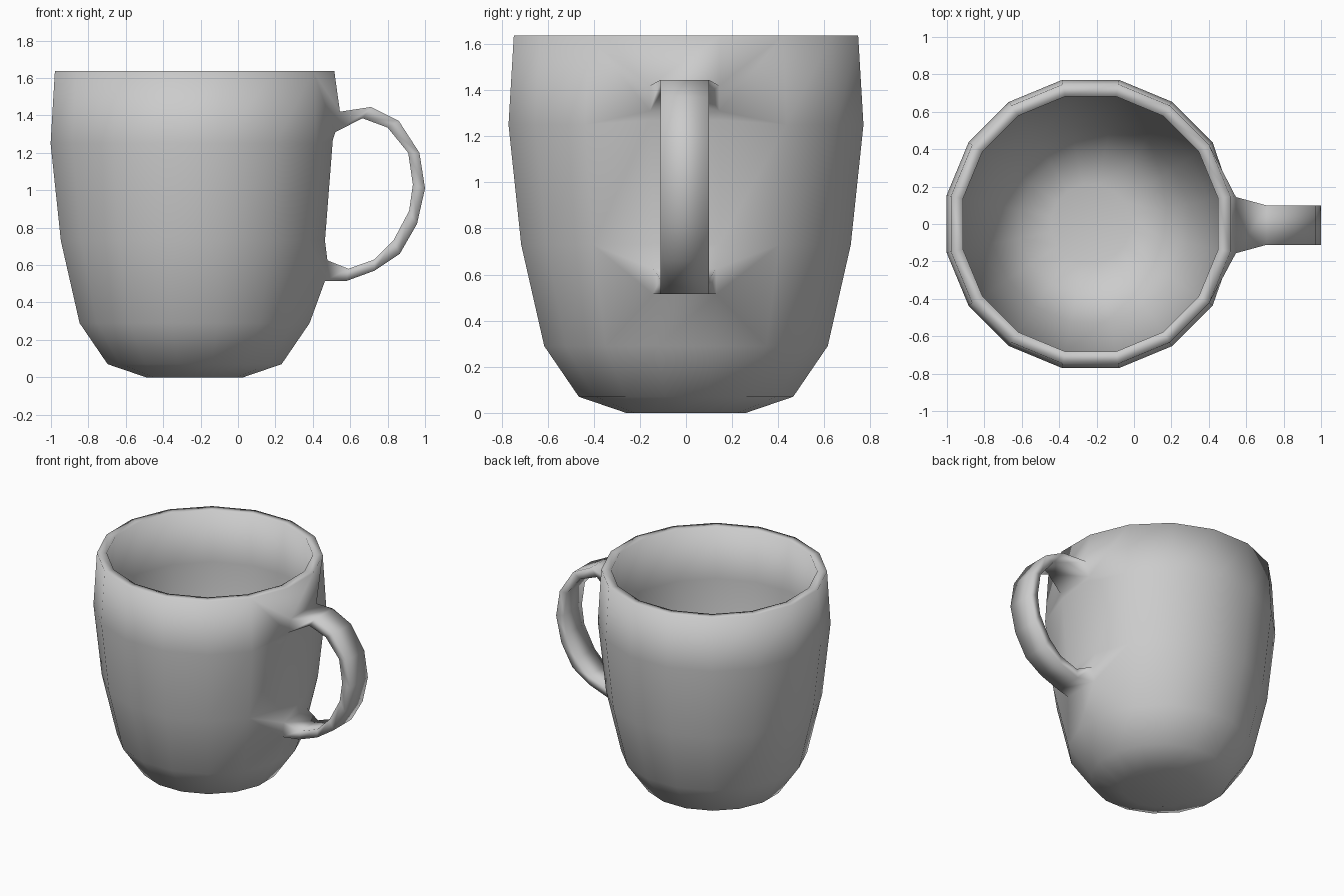
import bpy, bmesh, math

if "Cube" in bpy.data.objects:
    bpy.data.objects.remove(bpy.data.objects["Cube"])

SIDES = 16
CX = -0.232
HY = -0.006  # handle is a touch off-centre

# Cup: outer wall from the base up, over the rim, down to the inner floor
profile = [(0.26, 0.0), (0.465, 0.07), (0.615, 0.29), (0.715, 0.73),
           (0.77, 1.25), (0.747, 1.637), (0.682, 1.637),
           (0.69, 1.25), (0.635, 0.74), (0.525, 0.31), (0.375, 0.10), (0.21, 0.055)]
LAST = SIDES - 1
bm = bmesh.new()
rings = []
for k, (apothem, z) in enumerate(profile):
    r = apothem / math.cos(math.pi / SIDES)
    ring = []
    for i in range(SIDES):
        a = 2 * math.pi * (i + 0.5) / SIDES
        x, y = CX + r * math.cos(a), r * math.sin(a)
        h = z
        if i in (0, LAST):  # wall is flattened behind the handle
            if k == 3:
                x -= 0.018
            elif k == 4:
                x, h = 0.507, 1.27
        ring.append(bm.verts.new((x, y, h)))
    rings.append(ring)

# Handle: strap sections as (outer x, outer z, inner x, inner z, half width)
sections = [(0.545, 1.42, 0.52, 1.31, 0.15),
            (0.71, 1.445, 0.665, 1.385, 0.105), (0.86, 1.37, 0.80, 1.335, 0.105),
            (0.97, 1.20, 0.91, 1.20, 0.105), (1.0, 1.01, 0.935, 1.03, 0.105),
            (0.957, 0.82, 0.915, 0.89, 0.105), (0.865, 0.66, 0.83, 0.73, 0.105),
            (0.73, 0.57, 0.73, 0.63, 0.105), (0.58, 0.515, 0.59, 0.58, 0.105),
            (0.465, 0.515, 0.478, 0.625, 0.137)]
straps = [[bm.verts.new((x, HY + y, z)) for x, y, z in
           ((ox, -w, oz), (ox, w, oz), (ix, w, iz), (ix, -w, iz))]
          for ox, oz, ix, iz, w in sections]

# Cup faces, leaving open the wall strips that blend into the handle
for k, (a, b) in enumerate(zip(rings, rings[1:])):
    for i in range(SIDES):
        if k in (2, 4) and i in (LAST - 1, LAST, 0):
            continue
        j = (i + 1) % SIDES
        bm.faces.new((a[i], a[j], b[j], b[i]))
bm.faces.new(rings[0])
bm.faces.new(rings[-1])

# Handle faces
for a, b in zip(straps, straps[1:]):
    for i in range(4):
        j = (i + 1) % 4
        bm.faces.new((a[i], a[j], b[j], b[i]))

# Blend both handle roots into the wall
top, low = straps[0], straps[-1]
for lo, first, root in ((2, (0, 1, 2, 3), low), (4, (3, 2, 1, 0), top)):
    f0, f1, s1, s0 = (root[i] for i in first)
    A, B = rings[lo], rings[lo + 1]
    bm.faces.new((A[LAST], A[0], f1, f0))
    bm.faces.new((s0, s1, B[0], B[LAST]))
    for c, n, p, q in ((0, 1, f1, s1), (LAST, LAST - 1, f0, s0)):
        bm.faces.new((A[n], A[c], p))
        if lo == 2:
            bm.faces.new((A[n], p, B[n]))
            bm.faces.new((B[n], p, q))
        else:
            # upper creases run up towards the rim
            bm.faces.new((A[n], p, B[n]))
            bm.faces.new((B[n], p, q))
        bm.faces.new((B[n], q, B[c]))

bmesh.ops.recalc_face_normals(bm, faces=bm.faces)
for f in bm.faces:
    f.smooth = True
mesh = bpy.data.meshes.new("mug")
bm.to_mesh(mesh)
bm.free()
bpy.context.collection.objects.link(bpy.data.objects.new("mug", mesh))
